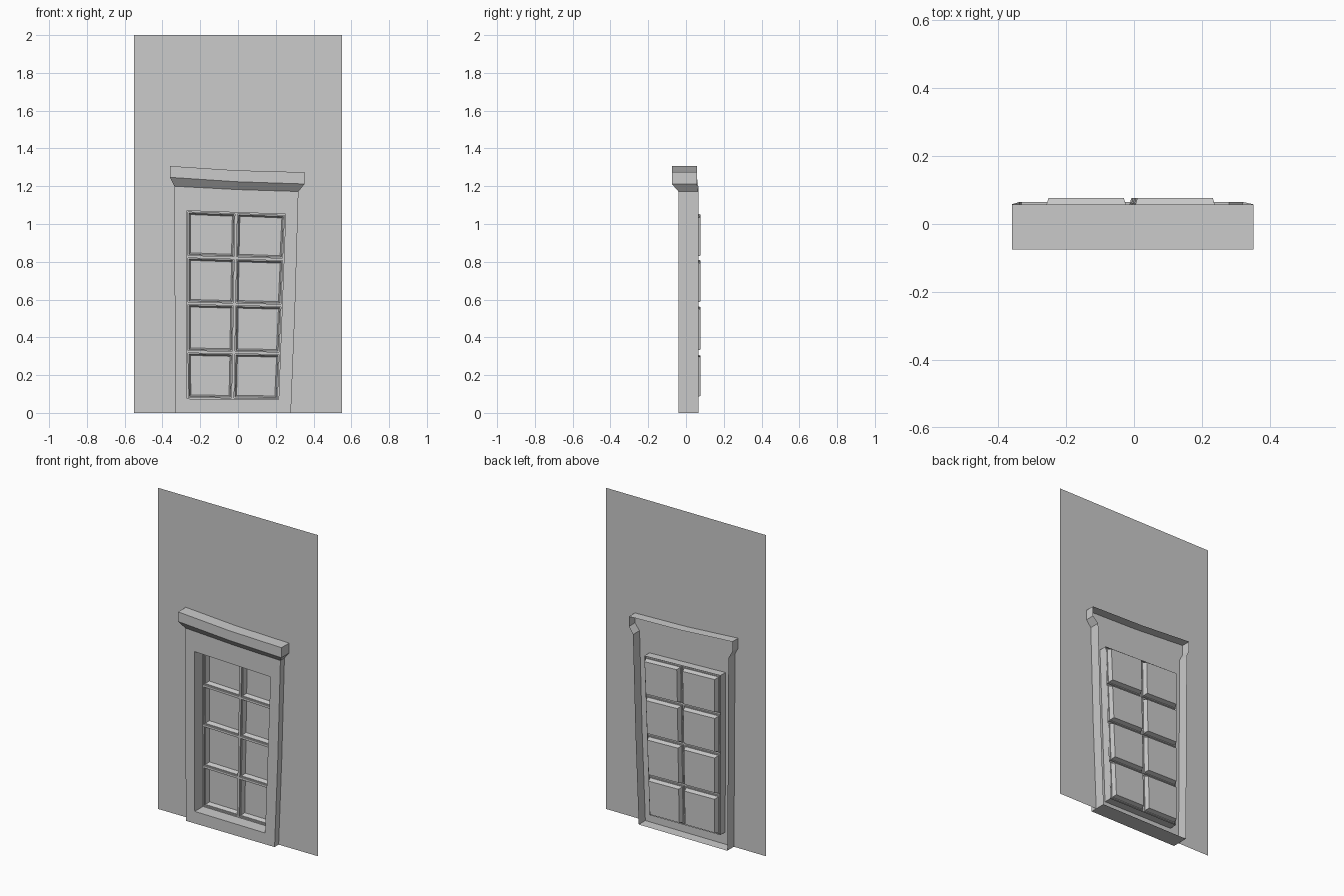
import bpy
import bmesh

cube = bpy.data.objects.get("Cube")
if cube:
    bpy.data.objects.remove(cube, do_unlink=True)

grey = bpy.data.materials.new("plain_grey")
grey.use_nodes = True
COLOUR = (0.6, 0.6, 0.6, 1)
grey.diffuse_color = COLOUR
grey.node_tree.nodes["Principled BSDF"].inputs["Base Color"].default_value = COLOUR


def loft(bm, rings, closed=True, cap=False):
    """Skin a series of equally long point rings."""
    rows = [[bm.verts.new(p) for p in ring] for ring in rings]
    for a, b in zip(rows, rows[1:]):
        n = len(a)
        for i in range(n if closed else n - 1):
            j = (i + 1) % n
            bm.faces.new((a[i], a[j], b[j], b[i]))
    if cap:
        bm.faces.new(rows[-1])


def finish(bm, name):
    bmesh.ops.remove_doubles(bm, verts=bm.verts, dist=0.0005)
    bmesh.ops.recalc_face_normals(bm, faces=bm.faces)
    mesh = bpy.data.meshes.new(name)
    bm.to_mesh(mesh)
    bm.free()
    mesh.materials.append(grey)
    obj = bpy.data.objects.new(name, mesh)
    bpy.context.collection.objects.link(obj)


def at(outline, y):
    return [(x, y, z) for x, z in outline]


def opening_point(u, v):
    """Position inside the crooked window opening, u and v from 0 to 1."""
    left = (-0.272 + 0.002 * (1 - v), 0.075 + 0.995 * v)
    right = (0.215 + 0.037 * v, 0.07 + 0.982 * v)
    return tuple(a + (b - a) * u for a, b in zip(left, right))


# Outlines run counter-clockwise from the bottom left, with middle points
STEPS = [(0, 0), (.5, 0), (1, 0), (1, .5), (1, 1), (.5, 1), (0, 1), (0, .5)]
opening = [opening_point(u, v) for u, v in STEPS]
wall_edge = [(1.1 * u - 0.55, 2 * v) for u, v in STEPS]
surround = [(-.33, 0), (-.02, 0), (.28, 0), (.302, .55),
            (.32, 1.172), (0, 1.182), (-.337, 1.2), (-.335, .64)]
FRONT, BACK, SASH, PANE = -0.04, 0.065, 0.05, 0.077

# Thin wall sheet around the window
bm = bmesh.new()
loft(bm, [at(wall_edge, 0), at(opening, 0)])
finish(bm, "wall")

# Casing front and the deep reveal
bm = bmesh.new()
loft(bm, [at(surround, FRONT), at(opening, FRONT), at(opening, SASH)])
# Outer casing sides and sill, open at the top under the cornice
side_path = surround[6:] + surround[:5]
loft(bm, [at(side_path, FRONT), at(side_path, BACK)], closed=False)
finish(bm, "window_casing")


# Cornice: flared bed, upright fascia and flat top, open at the back
def cornice_ring(left, mid, right, front, back):
    return [(left[0], back, left[1]), (left[0], front, left[1]),
            (mid[0], front, mid[1]),
            (right[0], front, right[1]), (right[0], back, right[1])]


bm = bmesh.new()
fascia_front, fascia_back = -0.075, 0.058
top = cornice_ring((-.36, 1.307), (-.01, 1.284), (.352, 1.274), fascia_front, fascia_back)
loft(bm, [cornice_ring(surround[6], surround[5], surround[4], FRONT, BACK),
          cornice_ring((-.36, 1.247), (-.01, 1.224), (.352, 1.212), fascia_front, fascia_back),
          top], closed=False)
top_back = [(x, fascia_back, z) for x, y, z in top[1:4]]
loft(bm, [top[1:4], top_back], closed=False)
finish(bm, "cornice")

# Eight panes: glazing bar fronts, a rebate and a tapered box with a flat back
bm = bmesh.new()
COLUMNS = (0, .5, 1)
ROWS = (0, .25, .508, .756, 1)
for u0, u1 in zip(COLUMNS, COLUMNS[1:]):
    for v0, v1 in zip(ROWS, ROWS[1:]):
        corners = [opening_point(u, v) for u, v in
                   ((u0, v0), (u1, v0), (u1, v1), (u0, v1))]

        def inset(d, y):
            signs = ((1, 1), (-1, 1), (-1, -1), (1, -1))
            return [(x + sx * d, y, z + sz * d)
                    for (x, z), (sx, sz) in zip(corners, signs)]

        loft(bm, [inset(0, SASH - .01), inset(.007, SASH - .01), inset(.007, SASH),
                  inset(.012, SASH), inset(.02, PANE)], cap=True)
finish(bm, "window_panes")
